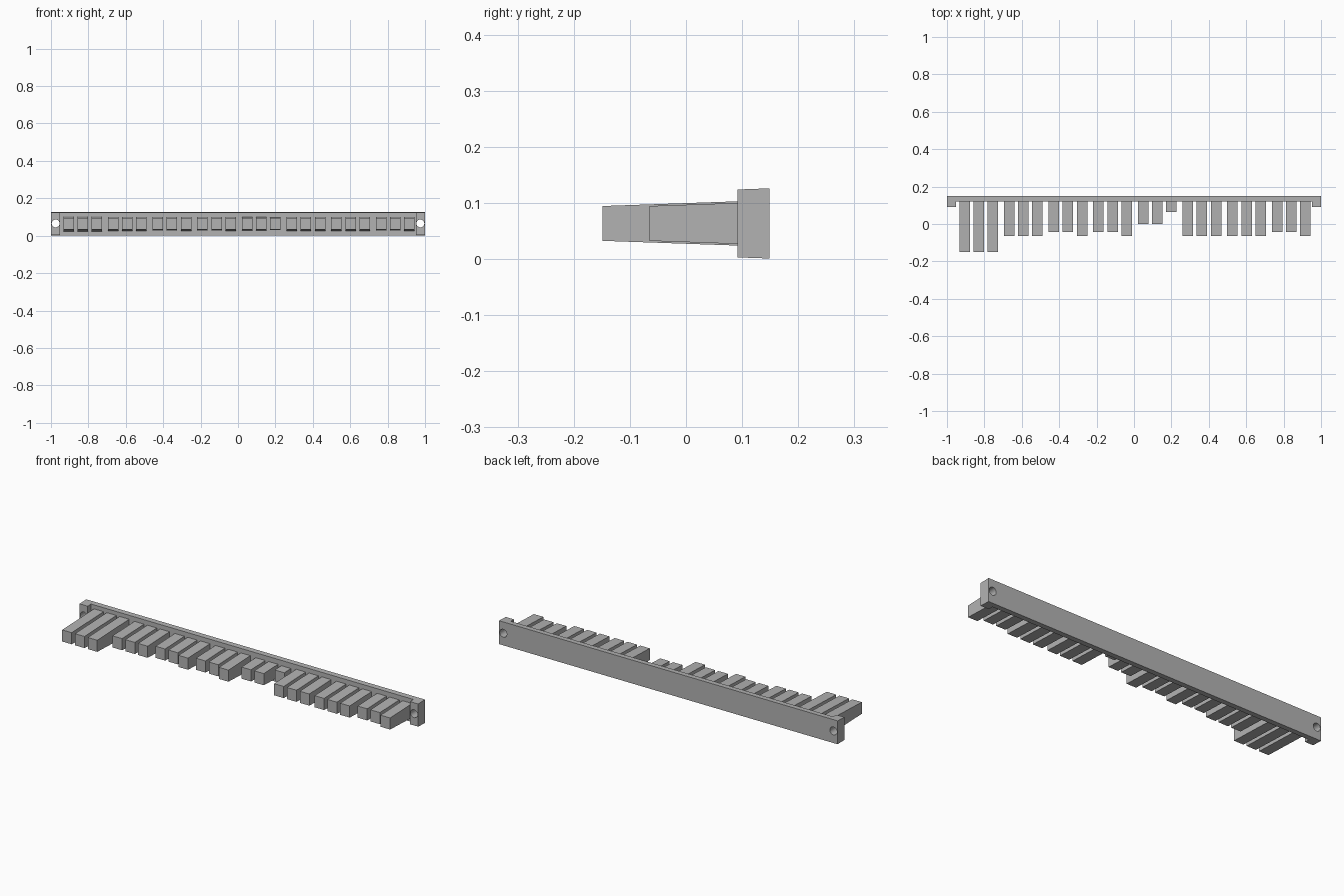
import bpy, bmesh, math

cube = bpy.data.objects.get("Cube")
if cube:
    bpy.data.objects.remove(cube, do_unlink=True)

# One plain grey for the whole moulding
grey = bpy.data.materials.new("plain_grey")
grey.use_nodes = True
colour = (0.45, 0.45, 0.45, 1)
grey.diffuse_color = colour
grey.node_tree.nodes["Principled BSDF"].inputs["Base Color"].default_value = colour

MID_Z = 0.0635          # shared centre height
DRAFT = math.tan(math.radians(2))
BACK, STEP, FRONT = 0.149, 0.12, 0.092


def drafted_prism(name, outline, half_height):
    """Extrude a plan outline; half_height(y) gives the drafted thickness."""
    bm = bmesh.new()
    face = bm.faces.new([bm.verts.new((x, y, 0)) for x, y in outline])
    top = bmesh.ops.extrude_face_region(bm, geom=[face])["geom"]
    top = {v for v in top if isinstance(v, bmesh.types.BMVert)}
    for v in bm.verts:
        v.co.z = MID_Z + half_height(v.co.y) * (1 if v in top else -1)
    bmesh.ops.recalc_face_normals(bm, faces=bm.faces)
    mesh = bpy.data.meshes.new(name)
    bm.to_mesh(mesh)
    bm.free()
    mesh.materials.append(grey)
    obj = bpy.data.objects.new(name, mesh)
    bpy.context.collection.objects.link(obj)
    return obj


# Back rail with a raised pad at each end
half = [(1, BACK), (1, FRONT), (0.952, FRONT), (0.952, STEP)]
outline = half + [(-x, y) for x, y in reversed(half)]
rail = drafted_prism("rail", outline, lambda y: 0.0625 - (BACK - y) * DRAFT)

# Screw hole through each end pad
for side in (-1, 1):
    bpy.ops.mesh.primitive_cylinder_add(
        vertices=32, radius=0.021, depth=0.2,
        location=(side * 0.975, STEP, MID_Z + 0.002), rotation=(math.pi / 2, 0, 0))
    cutter = bpy.context.object
    cutter.name = "hole_cutter"
    cutter.hide_render = True
    cutter.data.materials.append(grey)
    bpy.context.view_layer.objects.active = rail
    mod = rail.modifiers.new("hole", "BOOLEAN")
    mod.operation = "DIFFERENCE"
    mod.solver = "EXACT"
    mod.object = cutter
    bpy.ops.object.modifier_apply(modifier=mod.name)
    bpy.data.objects.remove(cutter, do_unlink=True)

bpy.ops.object.select_all(action="DESELECT")
rail.select_set(True)
bpy.context.view_layer.objects.active = rail
bpy.ops.object.shade_smooth_by_angle(angle=math.radians(30))

# Teeth: eight groups of three, given by where each tip ends in y
LONG, MID, SHORT, STUB, NUB = -0.149, -0.065, -0.043, 0.0, 0.065
groups = [(LONG,) * 3, (MID,) * 3, (SHORT, SHORT, MID), (SHORT, SHORT, MID),
          (STUB, STUB, NUB), (MID,) * 3, (MID,) * 3, (SHORT, SHORT, MID)]
for g, tips in enumerate(groups):
    for t, tip in enumerate(tips):
        x = -0.906 + g * 0.2387 + t * 0.0755
        w = 0.028
        base = STEP + 0.002
        drafted_prism(f"tooth_{g + 1}_{t + 1}",
                      [(x - w, tip), (x + w, tip), (x + w, base), (x - w, base)],
                      lambda y, tip=tip: 0.031 + (y - tip) * DRAFT)
